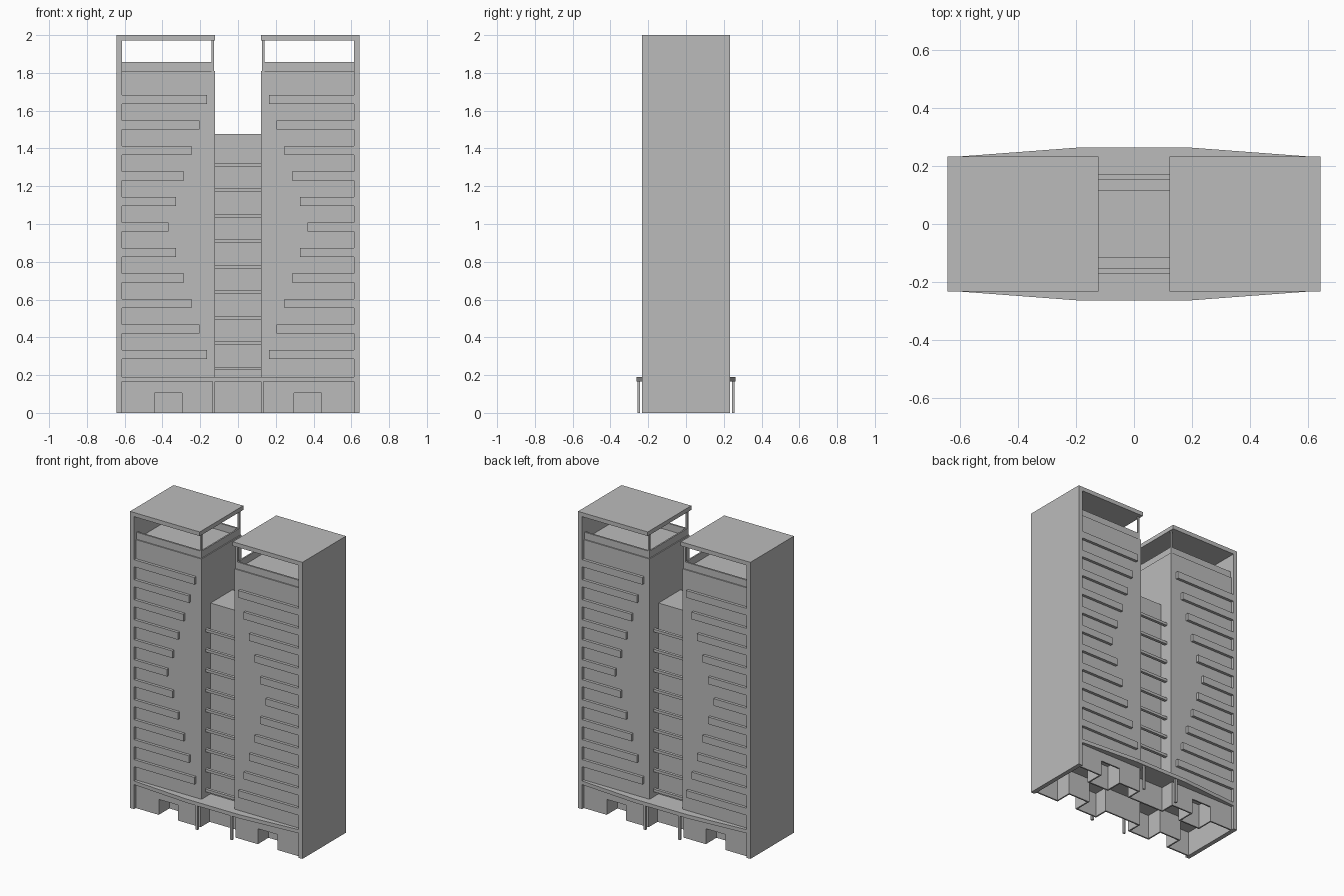
import bpy
import bmesh
from mathutils import Matrix, Vector

cube = bpy.data.objects.get("Cube")
if cube:
    bpy.data.objects.remove(cube, do_unlink=True)

grey = bpy.data.materials.new("concrete_grey")
grey.use_nodes = True
colour = (0.5, 0.5, 0.5, 1)
grey.diffuse_color = colour
grey.node_tree.nodes["Principled BSDF"].inputs["Base Color"].default_value = colour

OUT, IN = 0.643, 0.123       # outer and inner side of each tower
WALL = 0.613                 # inner face of the side wall
FRONT, FACE = 0.232, 0.213   # front of the frame, recessed facade
DECK, BODY_TOP, ROOF = 0.19, 1.81, 1.972


def finish(name, bm):
    mesh = bpy.data.meshes.new(name)
    bmesh.ops.recalc_face_normals(bm, faces=bm.faces[:])
    bm.to_mesh(mesh)
    bm.free()
    mesh.materials.append(grey)
    obj = bpy.data.objects.new(name, mesh)
    bpy.context.collection.objects.link(obj)
    return obj


def part(name, boxes, mirror_x=True, mirror_y=False):
    """Boxes given as (x0, x1, y0, y1, z0, z1), repeated on mirrored sides."""
    bm = bmesh.new()
    for x0, x1, y0, y1, z0, z1 in boxes:
        for sx in ((1, -1) if mirror_x else (1,)):
            for sy in ((1, -1) if mirror_y else (1,)):
                centre = Vector((sx * (x0 + x1), sy * (y0 + y1), z0 + z1)) / 2
                size = Matrix.Diagonal((x1 - x0, y1 - y0, z1 - z0, 1))
                bmesh.ops.create_cube(bm, size=1, matrix=Matrix.Translation(centre) @ size)
    return finish(name, bm)


# Tower frames: side wall and roof slab as one L-shaped profile
for side, label in ((1, "left"), (-1, "right")):
    bm = bmesh.new()
    outline = [(OUT, 0), (OUT, 2), (IN, 2), (IN, ROOF), (WALL, ROOF), (WALL, 0)]
    face = bm.faces.new([bm.verts.new((side * x, -FRONT, z)) for x, z in outline])
    ext = bmesh.ops.extrude_face_region(bm, geom=[face])
    moved = [v for v in ext["geom"] if isinstance(v, bmesh.types.BMVert)]
    bmesh.ops.translate(bm, verts=moved, vec=(0, 2 * FRONT, 0))
    finish(label + "_tower_frame", bm)

# Tower bodies
part("tower_bodies", [(IN, WALL, -FACE, FACE, DECK, BODY_TOP)])

# Facade bands, shortest at mid height
bands = []
for i in range(11):
    z = 0.286 + i * 0.1348
    bands.append((0.163 + 0.041 * (5 - abs(i - 5)) - 0.0, WALL, FACE, FRONT, z, z + 0.048))
bands = [(x0, x1, y0, y1, z0, z1) for x0, x1, y0, y1, z0, z1 in bands]
part("facade_bands", bands, mirror_y=True)

# Roof terrace: parapets and slim corner posts
TOP = 1.857
part("terrace_long_parapets", [(0.14, WALL, 0.193, 0.205, BODY_TOP, TOP)], mirror_y=True)
part("terrace_inner_parapets", [(0.13, 0.14, -0.205, 0.205, BODY_TOP, TOP)])
part("terrace_posts", [(0.128, 0.14, 0.195, 0.207, BODY_TOP, ROOF)], mirror_y=True)

# Central block and its sunshade bars
part("central_block", [(-IN, IN, -0.117, 0.117, DECK, 1.477)], mirror_x=False)
bars = []
for i in range(9):
    z = 0.226 + i * 0.1348
    bars.append((-IN, IN, 0.152, 0.172, z, z + 0.018))
part("sunshade_bars", bars, mirror_x=False, mirror_y=True)

# Podium slab with bowed front and back
bm = bmesh.new()
half = [(WALL, -FRONT), (WALL, FRONT), (0.2, 0.263)]
plan = half + [(-x, -y) for x, y in half]
plan = [(WALL, -FRONT), (WALL, FRONT), (0.2, 0.263), (-0.2, 0.263),
        (-WALL, FRONT), (-WALL, -FRONT), (-0.2, -0.263), (0.2, -0.263)]
face = bm.faces.new([bm.verts.new((x, y, 0.165)) for x, y in plan])
ext = bmesh.ops.extrude_face_region(bm, geom=[face])
moved = [v for v in ext["geom"] if isinstance(v, bmesh.types.BMVert)]
bmesh.ops.translate(bm, verts=moved, vec=(0, 0, DECK - 0.165))
finish("podium_slab", bm)

# Ground floor: outer walls with door openings
CEIL = 0.165
part("ground_walls", [
    (0.14, 0.297, 0.203, FACE, 0, CEIL),
    (0.297, 0.442, 0.203, FACE, 0.104, CEIL),
    (0.442, WALL, 0.203, FACE, 0, CEIL),
], mirror_y=True)

# Vestibules behind the doors
part("vestibule_walls", [
    (0.287, 0.297, 0.1, 0.203, 0, CEIL),
    (0.442, 0.452, 0.1, 0.203, 0, CEIL),
    (0.287, 0.452, 0.09, 0.1, 0, CEIL),
], mirror_y=True)

# Central lobby walls and entrance columns
part("lobby_side_walls", [(0.13, 0.14, 0.117, FACE, 0, CEIL)], mirror_y=True)
part("lobby_cross_walls", [(-0.14, 0.14, 0.107, 0.117, 0, CEIL)],
     mirror_x=False, mirror_y=True)
part("entrance_columns", [(0.122, 0.136, 0.243, 0.257, 0, CEIL)], mirror_y=True)
